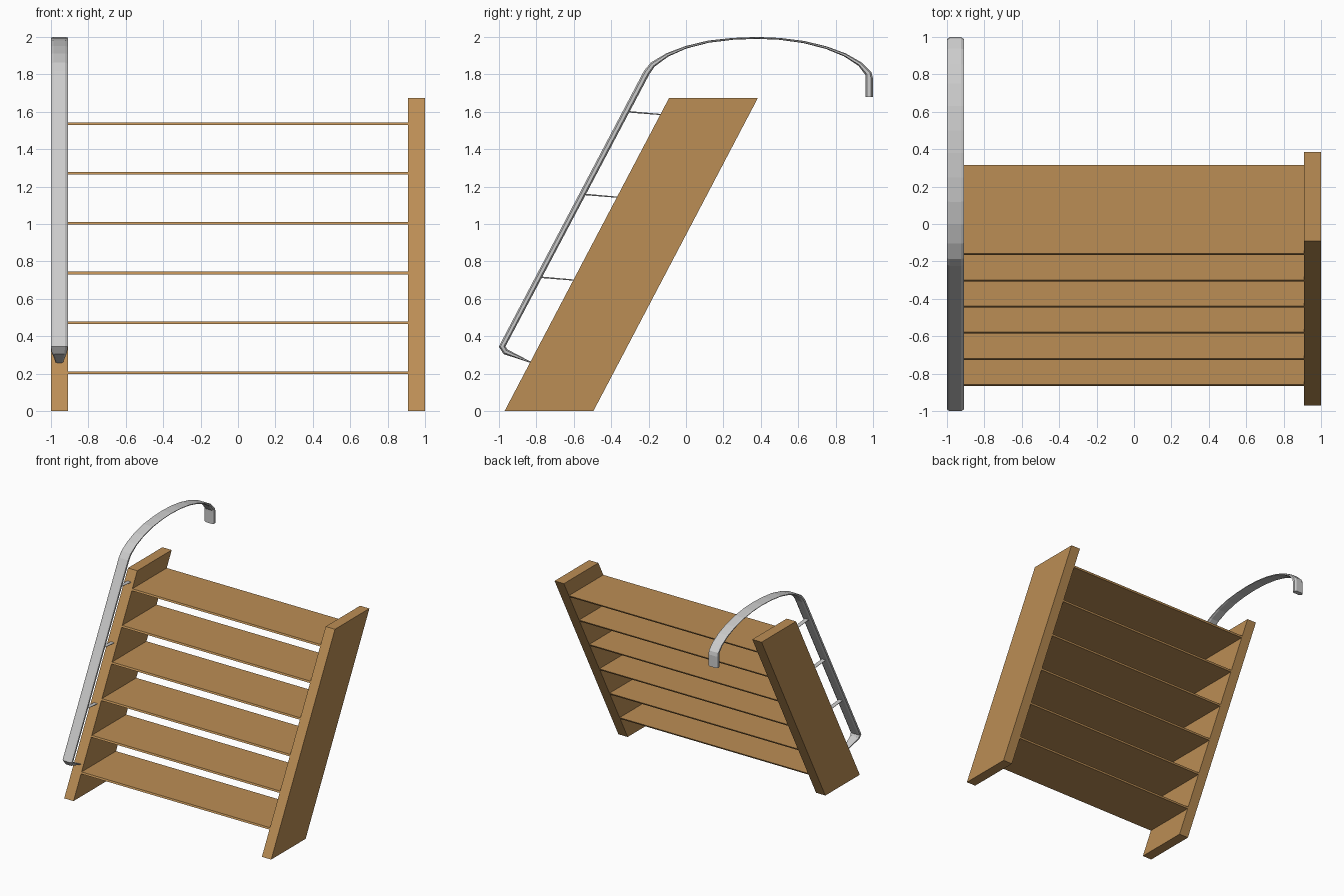
import bpy, bmesh, math
from mathutils import Vector

if "Cube" in bpy.data.objects:
    bpy.data.objects.remove(bpy.data.objects["Cube"])

wood = bpy.data.materials.new("wood")
wood.diffuse_color = (0.50, 0.27, 0.09, 1)
wood.use_nodes = True
wood.node_tree.nodes["Principled BSDF"].inputs["Base Color"].default_value = wood.diffuse_color

SLOPE = 0.88 / 1.675      # y run per unit of height
RAIL_X = -0.955


def finish(name, bm, mat=None):
    bmesh.ops.recalc_face_normals(bm, faces=bm.faces[:])
    me = bpy.data.meshes.new(name)
    bm.to_mesh(me)
    bm.free()
    ob = bpy.data.objects.new(name, me)
    bpy.context.collection.objects.link(ob)
    if mat:
        me.materials.append(mat)
    return ob


def slanted_board(name, x0, x1, z0, z1):
    """Board that follows the stair slope, 0.475 deep."""
    bm = bmesh.new()
    prof = [(-0.97 + z0 * SLOPE, z0), (-0.495 + z0 * SLOPE, z0),
            (-0.495 + z1 * SLOPE, z1), (-0.97 + z1 * SLOPE, z1)]
    face = bm.faces.new([bm.verts.new((x0, y, z)) for y, z in prof])
    ext = bmesh.ops.extrude_face_region(bm, geom=[face])["geom"]
    bmesh.ops.translate(bm, vec=(x1 - x0, 0, 0),
                        verts=[v for v in ext if isinstance(v, bmesh.types.BMVert)])
    return finish(name, bm, wood)


def sweep(name, path):
    """Octagonal bar along (y, z, half width, half thickness) points."""
    bm = bmesh.new()
    octagon = [(1, .5), (.67, 1), (-.67, 1), (-1, .5),
               (-1, -.5), (-.67, -1), (.67, -1), (1, -.5)]
    pts = [Vector(p[:2]) for p in path]
    rings = []
    for i, (p, (_, _, w, t)) in enumerate(zip(pts, path)):
        d = Vector((0, 0))
        if i:
            d += (p - pts[i - 1]).normalized()
        if i < len(pts) - 1:
            d += (pts[i + 1] - p).normalized()
        d.normalize()
        n = Vector((-d.y, d.x))
        rings.append([bm.verts.new((RAIL_X + a * w, p.x + n.x * b * t, p.y + n.y * b * t))
                      for a, b in octagon])
    for r, s in zip(rings, rings[1:]):
        for k in range(8):
            bm.faces.new((r[k], r[(k + 1) % 8], s[(k + 1) % 8], s[k]))
    bm.faces.new(rings[0])
    bm.faces.new(rings[-1])
    return finish(name, bm)


# side stringers
slanted_board("left_stringer", -1, -0.91, 0, 1.675)
slanted_board("right_stringer", 0.91, 1, 0, 1.675)

# treads
for i in range(6):
    z = 0.205 + i * 0.2664
    slanted_board(f"tread_{i + 1}", -0.91, 0.91, z - 0.007, z + 0.007)

# handrail: tapered foot, straight slope, flattened arch, short drop
W = 0.045
rail = [(-0.825, 0.258, 0.018, 0.003), (-0.965, 0.317, 0.04, 0.016),
        (-0.983, 0.345, W, 0.018), (-0.21, 1.81, W, 0.017), (-0.178, 1.852, W, 0.015),
        (-0.10, 1.904, W, 0.010), (0.0, 1.945, W, 0.007), (0.12, 1.975, W, 0.006),
        (0.25, 1.990, W, 0.005), (0.38, 1.995, W, 0.005), (0.50, 1.990, W, 0.005),
        (0.63, 1.973, W, 0.006), (0.75, 1.943, W, 0.007), (0.85, 1.904, W, 0.009),
        (0.93, 1.855, W, 0.012), (0.975, 1.805, W, 0.018), (0.979, 1.78, W, 0.02),
        (0.979, 1.68, W, 0.02)]
sweep("handrail", rail)

# rail brackets
for i, z in enumerate((0.715, 1.158, 1.60)):
    y = -0.97 + z * SLOPE
    sweep(f"rail_bracket_{i + 1}", [(y - 0.19, z + 0.001, 0.018, 0.004),
                                    (y + 0.01, z - 0.016, 0.018, 0.003)])
